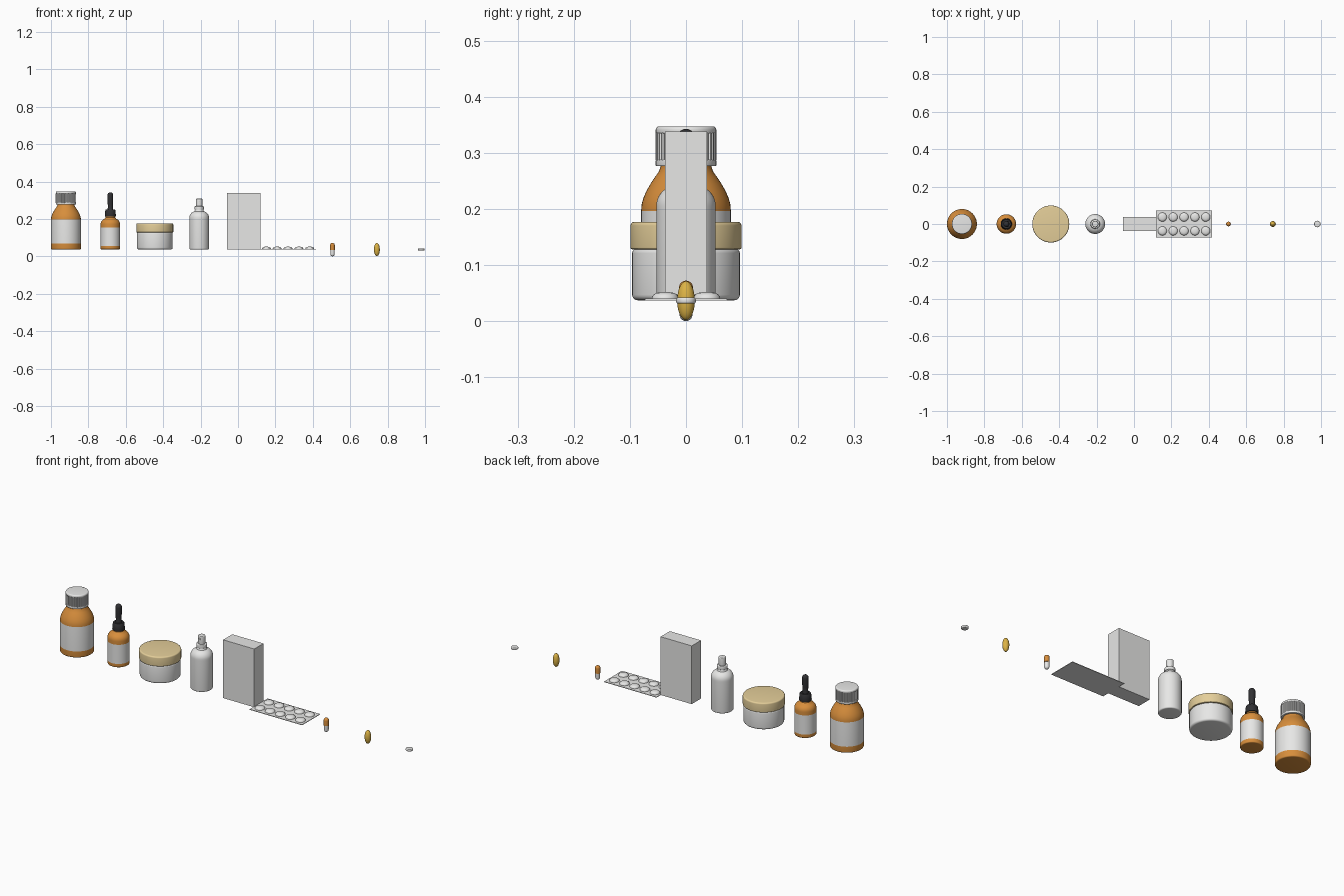
import bpy
import bmesh
from math import pi, sin, cos

cube = bpy.data.objects.get("Cube")
if cube:
    bpy.data.objects.remove(cube, do_unlink=True)

BASE = 0.037      # height of the shelf line the containers stand on
STEP = 0.2375     # spacing along the row


def slot(i):
    return 0.03 + (i - 4) * STEP


def material(name, rgb):
    m = bpy.data.materials.new(name)
    m.use_nodes = True
    m.diffuse_color = (*rgb, 1)
    m.node_tree.nodes["Principled BSDF"].inputs["Base Color"].default_value = (*rgb, 1)
    return m


white = material("white", (0.83, 0.83, 0.82))
amber = material("amber", (0.68, 0.27, 0.045))
tan = material("tan", (0.78, 0.62, 0.32))
black = material("black", (0.03, 0.03, 0.033))
gold = material("gold", (0.72, 0.45, 0.06))


def finish(bm, name, mats, loc, angle=35):
    mesh = bpy.data.meshes.new(name)
    bmesh.ops.remove_doubles(bm, verts=bm.verts, dist=1e-5)
    bmesh.ops.recalc_face_normals(bm, faces=bm.faces)
    bm.to_mesh(mesh)
    bm.free()
    for m in mats:
        mesh.materials.append(m)
    ob = bpy.data.objects.new(name, mesh)
    ob.location = loc
    bpy.context.collection.objects.link(ob)
    bpy.ops.object.select_all(action='DESELECT')
    ob.select_set(True)
    bpy.context.view_layer.objects.active = ob
    bpy.ops.object.shade_smooth_by_angle(angle=angle * pi / 180)
    return ob


def lathe(name, profile, mats, x, y=0, z=0, band=None, sides=48):
    """Turn (radius, height) points; faces inside band take the second material."""
    bm = bmesh.new()
    verts = [bm.verts.new((r, 0, h)) for r, h in profile]
    edges = [bm.edges.new(pair) for pair in zip(verts, verts[1:])]
    bmesh.ops.spin(bm, geom=verts + edges, cent=(0, 0, 0), axis=(0, 0, 1),
                   angle=2 * pi, steps=sides)
    if band:
        for f in bm.faces:
            f.material_index = int(band[0] < f.calc_center_median().z < band[1])
    return finish(bm, name, mats, (x, y, z))


def arc(r, h, rad, start, end, n=5):
    """Rounded corner centred at (r, h), angles in degrees."""
    angles = [(start + (end - start) * i / n) * pi / 180 for i in range(n + 1)]
    return [(r + rad * cos(a), h + rad * sin(a)) for a in angles]


def drum(r, low, high, bottom, top):
    """Closed cylinder profile with rounded rims."""
    return ([(0, low)] + arc(r - bottom, low + bottom, bottom, -90, 0)
            + arc(r - top, high - top, top, 0, 90) + [(0, high)])


def box(name, size, loc, mat):
    bm = bmesh.new()
    bmesh.ops.create_cube(bm, size=1)
    bmesh.ops.scale(bm, vec=size, verts=bm.verts)
    return finish(bm, name, [mat], loc)


# Large amber bottle with wrapped label
lathe("pill_bottle",
      [(0, BASE)] + arc(0.074, BASE + 0.006, 0.006, -90, 0)
      + [(0.08, 0.07), (0.08, 0.196), (0.079, 0.208), (0.076, 0.219),
         (0.071, 0.231), (0.063, 0.245), (0.055, 0.257), (0.048, 0.267),
         (0.045, 0.276), (0.045, 0.29), (0, 0.29)],
      [amber, white], slot(0), band=(0.071, 0.195))

# Cap with smooth rims and a recessed, ribbed grip
lathe("bottle_cap", drum(0.054, 0.276, 0.288, 0.002, 0.003), [white], slot(0))
lathe("bottle_cap_top", drum(0.054, 0.334, 0.347, 0.003, 0.006), [white], slot(0))
bm = bmesh.new()
RIBS = 40
rings = []
for h in (0.286, 0.336):
    ring = []
    for i in range(RIBS * 4):
        r = 0.0545 if i % 4 < 2 else 0.0515
        a = 2 * pi * i / (RIBS * 4)
        ring.append(bm.verts.new((r * cos(a), r * sin(a), h)))
    rings.append(ring)
for i in range(RIBS * 4):
    j = (i + 1) % (RIBS * 4)
    bm.faces.new((rings[0][i], rings[0][j], rings[1][j], rings[1][i]))
finish(bm, "bottle_cap_grip", [white], (slot(0), 0, 0))

# Dropper bottle with collar and squeeze bulb
lathe("dropper_bottle",
      [(0, BASE)] + arc(0.047, BASE + 0.005, 0.005, -90, 0)
      + [(0.052, 0.056), (0.052, 0.155)]
      + arc(0.022, 0.172, 0.03, 0, 70, 7)
      + [(0.025, 0.208), (0.025, 0.22), (0, 0.22)],
      [amber, white], slot(1), band=(0.057, 0.154))
lathe("dropper_collar",
      [(0, 0.213), (0.029, 0.213), (0.03, 0.216), (0.027, 0.246),
       (0.024, 0.25), (0, 0.25)], [black], slot(1))
lathe("dropper_bulb",
      [(0, 0.245), (0.017, 0.245), (0.013, 0.262), (0.014, 0.28), (0.0155, 0.3)]
      + arc(0, 0.327, 0.0155, 0, 90, 6), [black], slot(1))

# Cream jar with lid
lathe("jar_body", drum(0.096, BASE, 0.129, 0.01, 0.008), [white], slot(2), sides=64)
lathe("jar_lid", drum(0.099, 0.128, 0.177, 0.003, 0.007), [tan], slot(2), sides=64)

# Spray bottle with collar and spray head
lathe("spray_bottle",
      [(0, BASE)] + arc(0.047, BASE + 0.006, 0.006, -90, 0)
      + [(0.053, 0.198)] + arc(0.016, 0.205, 0.037, 0, 75, 8)
      + [(0.022, 0.248), (0.022, 0.256), (0, 0.256)], [white], slot(3))
lathe("spray_collar", drum(0.025, 0.25, 0.268, 0.002, 0.004), [white], slot(3))
lathe("spray_head", drum(0.017, 0.265, 0.309, 0.002, 0.004), [white], slot(3))
nozzle = lathe("spray_nozzle", drum(0.005, 0, 0.019, 0.001, 0.001), [white],
               slot(3), z=0.295, sides=16)
nozzle.rotation_euler.x = pi / 2

# Carton
box("carton", (0.178, 0.075, 0.301), (slot(4), 0, BASE + 0.1505), white)

# Blister sheet with two rows of domed pockets
box("blister_sheet", (0.3, 0.146, 0.003), (slot(5), 0, BASE + 0.0015), white)
for col in range(5):
    for row in (-1, 1):
        lathe("blister_pocket",
              [(0.024, 0), (0.0235, 0.004), (0.021, 0.008), (0.016, 0.011),
               (0.008, 0.0125), (0, 0.0125)], [white],
              slot(5) + (col - 2) * 0.058, row * 0.037, BASE + 0.002, sides=24)

# Two-part capsule
lathe("capsule_lower", arc(0, 0.0115, 0.0115, -90, 0, 8) + [(0.0115, 0.04), (0, 0.04)],
      [white], slot(6), sides=32)
lathe("capsule_upper", [(0, 0.034), (0.0125, 0.034)] + arc(0, 0.0595, 0.0125, 0, 90, 8),
      [amber], slot(6), sides=32)

# Soft gel: stretched ellipsoid
lathe("soft_gel",
      [(0.0157 * cos(a), 0.0365 + 0.0347 * sin(a))
       for a in [pi * (i / 20 - 0.5) for i in range(21)]],
      [gold], slot(7), sides=32)

# Round tablet
lathe("tablet", drum(0.0175, 0.031, 0.042, 0.004, 0.004), [white], slot(8), sides=32)
